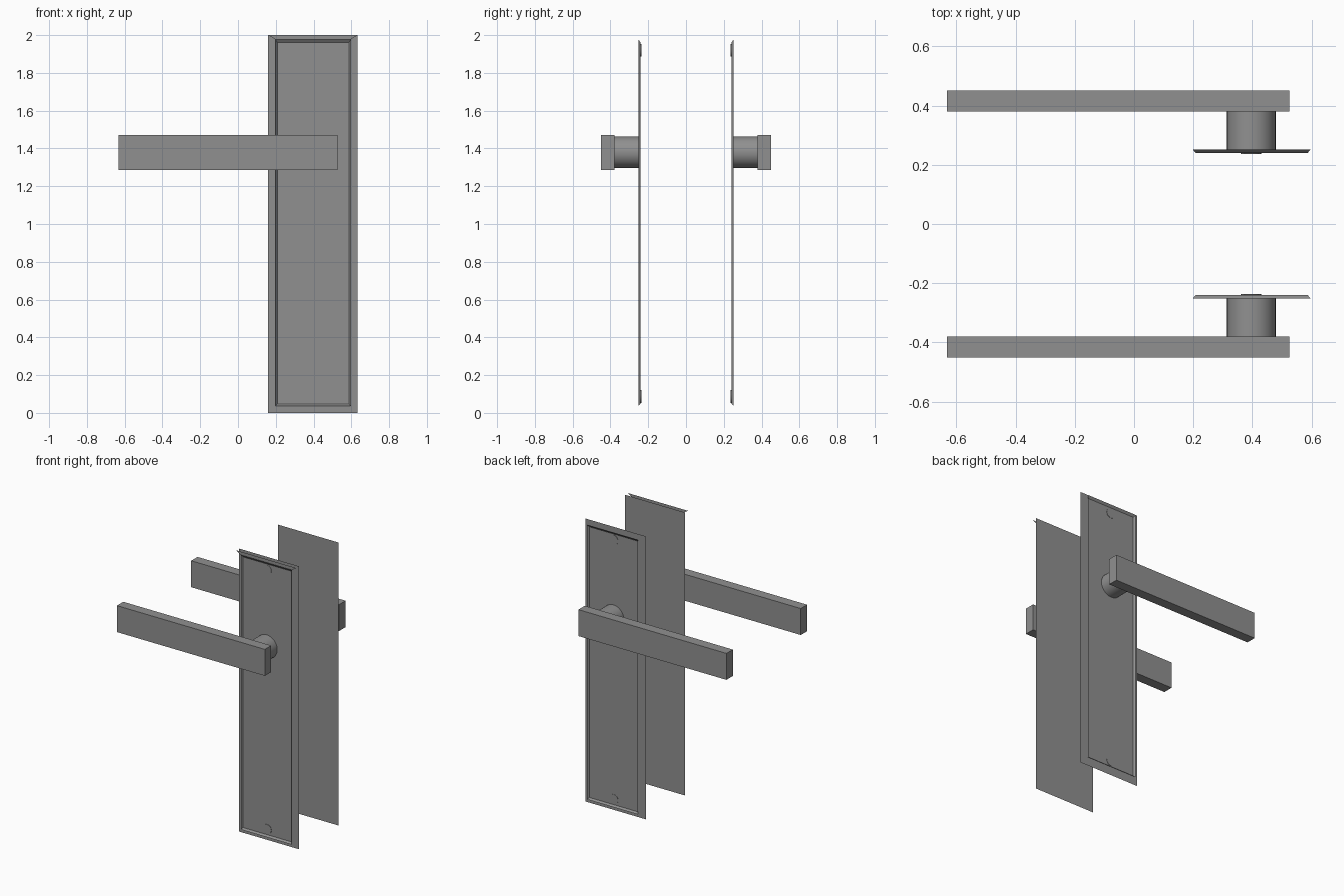
import bpy, bmesh
from mathutils import Matrix

if "Cube" in bpy.data.objects:
    bpy.data.objects.remove(bpy.data.objects["Cube"])

CX, SPINDLE_Z = 0.396, 1.380

metal = bpy.data.materials.new("dark_grey_metal")
metal.diffuse_color = (0.28, 0.28, 0.28, 1.0)
metal.use_nodes = True
metal.node_tree.nodes["Principled BSDF"].inputs["Base Color"].default_value = metal.diffuse_color


def finish(name, bm, smooth=False, mirrored=True):
    """Turn a bmesh into an object, mirrored to the other side of the door."""
    me = bpy.data.meshes.new(name)
    bm.to_mesh(me)
    bm.free()
    me.materials.append(metal)
    ob = bpy.data.objects.new(name, me)
    bpy.context.collection.objects.link(ob)
    if mirrored:
        mod = ob.modifiers.new("other_side", 'MIRROR')
        mod.use_axis = (False, True, False)
        mod.use_mirror_merge = False
    if smooth:
        bpy.context.view_layer.objects.active = ob
        ob.select_set(True)
        bpy.ops.object.shade_smooth_by_angle()
        ob.select_set(False)
    return ob


def rect(bm, x0, x1, z0, z1, y):
    return [bm.verts.new((x, y, z)) for x, z in ((x0, z0), (x1, z0), (x1, z1), (x0, z1))]


def rod(name, radius, y0, y1, z, sides):
    """Cylinder running along y."""
    bm = bmesh.new()
    m = Matrix.Translation((CX, (y0 + y1) / 2, z)) @ Matrix.Rotation(1.570796, 4, 'X')
    bmesh.ops.create_cone(bm, cap_ends=True, segments=sides, radius1=radius,
                          radius2=radius, depth=abs(y1 - y0), matrix=m)
    return finish(name, bm, True)


# Raised panel with a bevelled border stepping down to its face
bm = bmesh.new()
a = rect(bm, 0.198, 0.597, 0.036, 1.977, -0.252)
b = rect(bm, 0.208, 0.587, 0.048, 1.961, -0.240)
for i in range(4):
    j = (i + 1) % 4
    bm.faces.new((a[i], a[j], b[j], b[i]))
bm.faces.new(b)
finish("backplate_panel", bm)

# Mitred top rim strip, on the front side only
bm = bmesh.new()
bm.faces.new([bm.verts.new((x, -0.252, z)) for x, z in
              ((0.198, 1.977), (0.597, 1.977), (0.633, 2.0), (0.16, 2.0))])
finish("top_rim", bm, mirrored=False)

# Flat full-size sheet against the door
bm = bmesh.new()
bm.faces.new(rect(bm, 0.16, 0.633, 0.0, 2.0, -0.22)[::-1])
finish("backplate_rear", bm)

# Screw heads, top and bottom
for name, z in (("screw_top", 1.92), ("screw_bottom", 0.087)):
    rod(name, 0.034, -0.242, -0.236, z, 24)

# Round neck between plate and lever
rod("handle_neck", 0.083, -0.385, -0.246, SPINDLE_Z, 32)

# Straight rectangular lever
bm = bmesh.new()
bmesh.ops.create_cube(bm, size=1.0, matrix=Matrix.Translation((-0.053, -0.415, 1.379))
                      @ Matrix.Diagonal((1.157, 0.071, 0.187, 1.0)))
finish("lever", bm)
